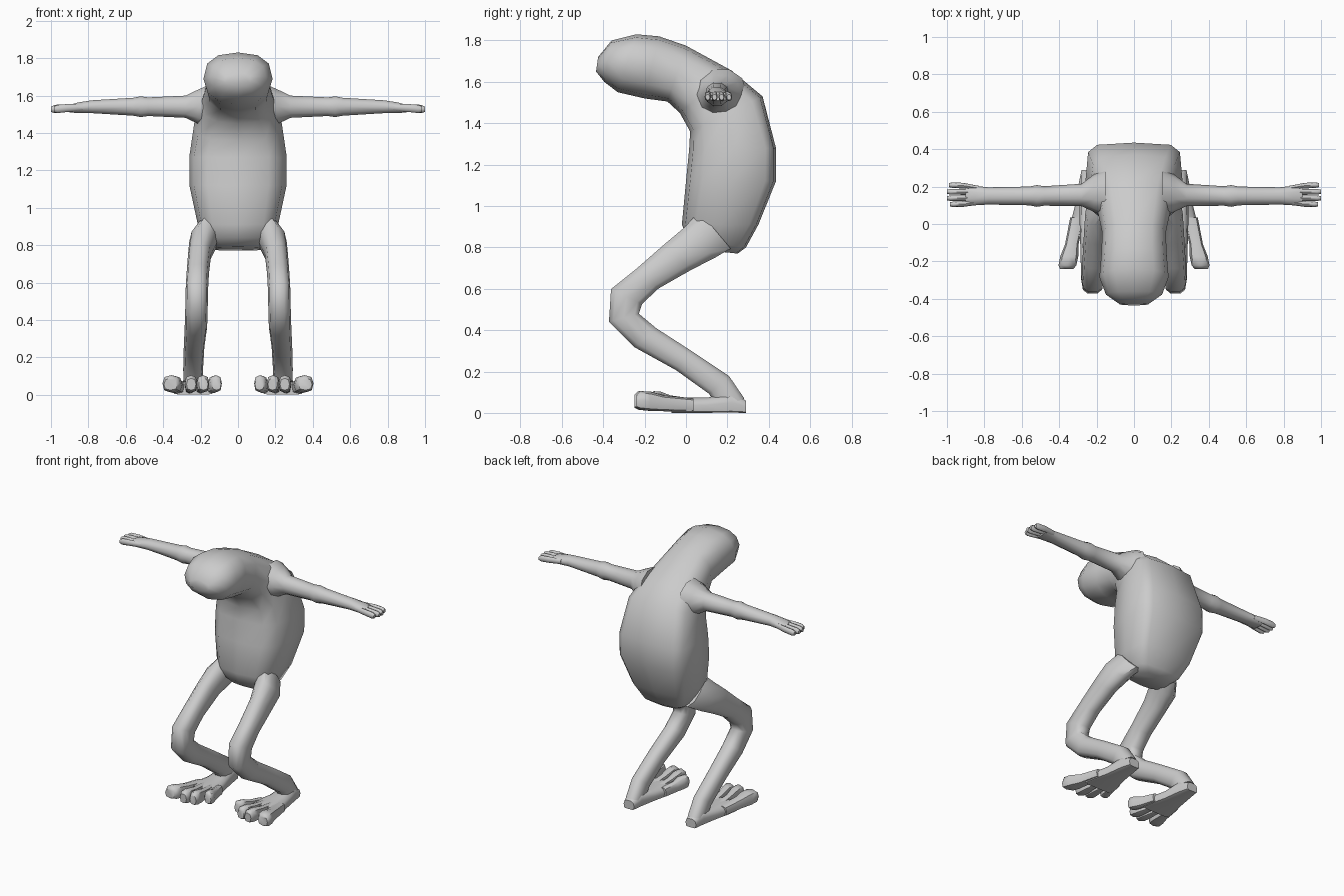
import bpy, bmesh, math
from mathutils import Vector

skin = bpy.data.materials.new("grey skin")
skin.diffuse_color = (0.6, 0.6, 0.6, 1)


def power(c, n):
    return math.copysign(abs(c) ** (2 / n), c)


def loft(name, rings, sides=10, angle=50, mirror=True):
    """Skin rings of (centre, half axis u, half axis v, squareness back, squareness front)."""
    bm = bmesh.new()
    loops = []
    for c, u, v, nb, nf in rings:
        loop = []
        for i in range(sides):
            t = 2 * math.pi * i / sides
            s, k = math.sin(t), math.cos(t)
            n = nb if s >= 0 else nf
            loop.append(bm.verts.new(Vector(c) + Vector(u) * power(k, n) + Vector(v) * power(s, n)))
        loops.append(loop)
    for a, b in zip(loops, loops[1:]):
        for i in range(sides):
            j = (i + 1) % sides
            bm.faces.new((a[i], a[j], b[j], b[i]))
    bm.faces.new(loops[0][::-1])
    bm.faces.new(loops[-1])
    bmesh.ops.recalc_face_normals(bm, faces=bm.faces)
    me = bpy.data.meshes.new(name)
    bm.to_mesh(me)
    bm.free()
    ob = bpy.data.objects.new(name, me)
    bpy.context.collection.objects.link(ob)
    me.materials.append(skin)
    if mirror:
        ob.modifiers.new("Mirror", 'MIRROR')
    bpy.ops.object.select_all(action='DESELECT')
    ob.select_set(True)
    bpy.context.view_layer.objects.active = ob
    bpy.ops.object.shade_smooth_by_angle(angle=math.radians(angle))
    return ob


def side_ring(x, hw, a, b, nb=2.0, nf=2.0):
    """Ring spanning from a to b in the side plane (y, z), half width hw about x."""
    a, b = Vector((x, *a)), Vector((x, *b))
    return ((a + b) / 2, (hw, 0, 0), (b - a) / 2, nb, nf)


# hunched torso, neck and head in one skin
loft("body", [
    side_ring(0, 0.13, (0.06, 0.79), (0.25, 0.77), 3, 3),
    side_ring(0, 0.17, (0.01, 0.84), (0.29, 0.80), 4, 3),
    side_ring(0, 0.215, (-0.02, 0.91), (0.35, 0.91), 5, 3),
    side_ring(0, 0.26, (0.0, 1.12), (0.435, 1.12), 5, 3),
    side_ring(0, 0.26, (0.015, 1.27), (0.435, 1.28), 5, 3),
    side_ring(0, 0.235, (0.02, 1.36), (0.37, 1.53), 4, 3),
    side_ring(0, 0.20, (-0.03, 1.45), (0.22, 1.655), 3, 2.5),
    side_ring(0, 0.17, (-0.09, 1.505), (0.0, 1.775), 2.5, 2.4),
    side_ring(0, 0.175, (-0.2, 1.52), (-0.13, 1.82), 2.4, 2.3),
    side_ring(0, 0.185, (-0.33, 1.55), (-0.24, 1.83), 2.5, 2.2),
    side_ring(0, 0.15, (-0.395, 1.60), (-0.36, 1.80), 2.4, 2.2),
    side_ring(0, 0.075, (-0.435, 1.65), (-0.425, 1.72), 2, 2),
], sides=12, mirror=False)

# bent leg from hip through knee to heel
loft("leg", [
    side_ring(0.14, 0.07, (0.22, 0.79), (0.06, 0.98)),
    side_ring(0.185, 0.075, (0.14, 0.745), (-0.01, 0.90), 2.4, 2.4),
    side_ring(0.205, 0.062, (0.03, 0.69), (-0.11, 0.815), 2.5, 2.5),
    side_ring(0.215, 0.06, (-0.13, 0.60), (-0.24, 0.70), 2.6, 2.6),
    side_ring(0.22, 0.06, (-0.21, 0.525), (-0.365, 0.60), 2.8, 2.8),
    side_ring(0.222, 0.06, (-0.225, 0.48), (-0.375, 0.44), 2.8, 2.8),
    side_ring(0.225, 0.06, (-0.14, 0.41), (-0.25, 0.315), 2.5, 2.5),
    side_ring(0.235, 0.055, (0.03, 0.30), (-0.05, 0.205), 2.5, 2.5),
    side_ring(0.24, 0.053, (0.21, 0.18), (0.11, 0.09), 2.5, 2.5),
    side_ring(0.24, 0.05, (0.285, 0.07), (0.15, 0.02), 2.5, 2.5),
], sides=10)

# foot sole: flat pad widening from heel to toes
loft("foot", [
    ((x, y, h / 2), (w, 0, 0), (0, 0, h / 2), 2.5, 6)
    for x, y, w, h in [(0.24, 0.29, 0.04, 0.06), (0.24, 0.22, 0.055, 0.10),
                       (0.24, 0.10, 0.075, 0.075), (0.24, 0.0, 0.10, 0.075),
                       (0.24, -0.07, 0.11, 0.07)]
], sides=10)

# four splayed toes, thick at the tip
for i, (x0, x1, y1, w) in enumerate([(0.155, 0.115, -0.17, 0.032), (0.205, 0.185, -0.235, 0.033),
                                     (0.26, 0.25, -0.25, 0.033), (0.31, 0.36, -0.24, 0.048)]):
    rings = []
    for t, ws, lo, hi in [(-0.15, 0.8, 0.005, 0.07), (0.45, 0.75, 0.008, 0.085), (0.72, 1, 0.01, 0.103),
                          (0.92, 1, 0.015, 0.105), (1, 0.75, 0.025, 0.088)]:
        rings.append(((x0 + (x1 - x0) * t, y1 * t, (lo + hi) / 2), (w * ws, 0, 0),
                      (0, 0, (hi - lo) / 2), 2.6, 3))
    loft(f"toe_{i + 1}", rings, sides=8)


def arm_ring(x, y, z, hy, hz, n=2.2):
    return ((x, y, z), (0, hy, 0), (0, 0, hz), n, n)


# outstretched arm with flared shoulder and elbow bump
loft("arm", [
    arm_ring(0.15, 0.165, 1.54, 0.13, 0.125),
    arm_ring(0.215, 0.165, 1.54, 0.10, 0.095),
    arm_ring(0.28, 0.155, 1.54, 0.06, 0.062),
    arm_ring(0.48, 0.15, 1.54, 0.052, 0.052),
    arm_ring(0.52, 0.15, 1.54, 0.058, 0.058),
    arm_ring(0.56, 0.15, 1.54, 0.050, 0.050),
    arm_ring(0.78, 0.15, 1.54, 0.046, 0.036),
    arm_ring(0.85, 0.152, 1.535, 0.052, 0.03),
    arm_ring(0.90, 0.155, 1.53, 0.058, 0.022),
], sides=10)

# four fingers fanning from the palm
for i, (y0, y1, x1) in enumerate([(0.115, 0.105, 0.985), (0.14, 0.138, 1.0),
                                  (0.168, 0.172, 1.0), (0.192, 0.208, 0.99)]):
    loft(f"finger_{i + 1}", [
        arm_ring(0.83, y0, 1.537, 0.012, 0.018),
        arm_ring(0.91, (y0 + y1) / 2 + (y1 - y0) * 0.3, 1.533, 0.015, 0.021),
        arm_ring(x1 - 0.02, y1, 1.528, 0.015, 0.022),
        arm_ring(x1, y1, 1.526, 0.011, 0.014),
    ], sides=8)
